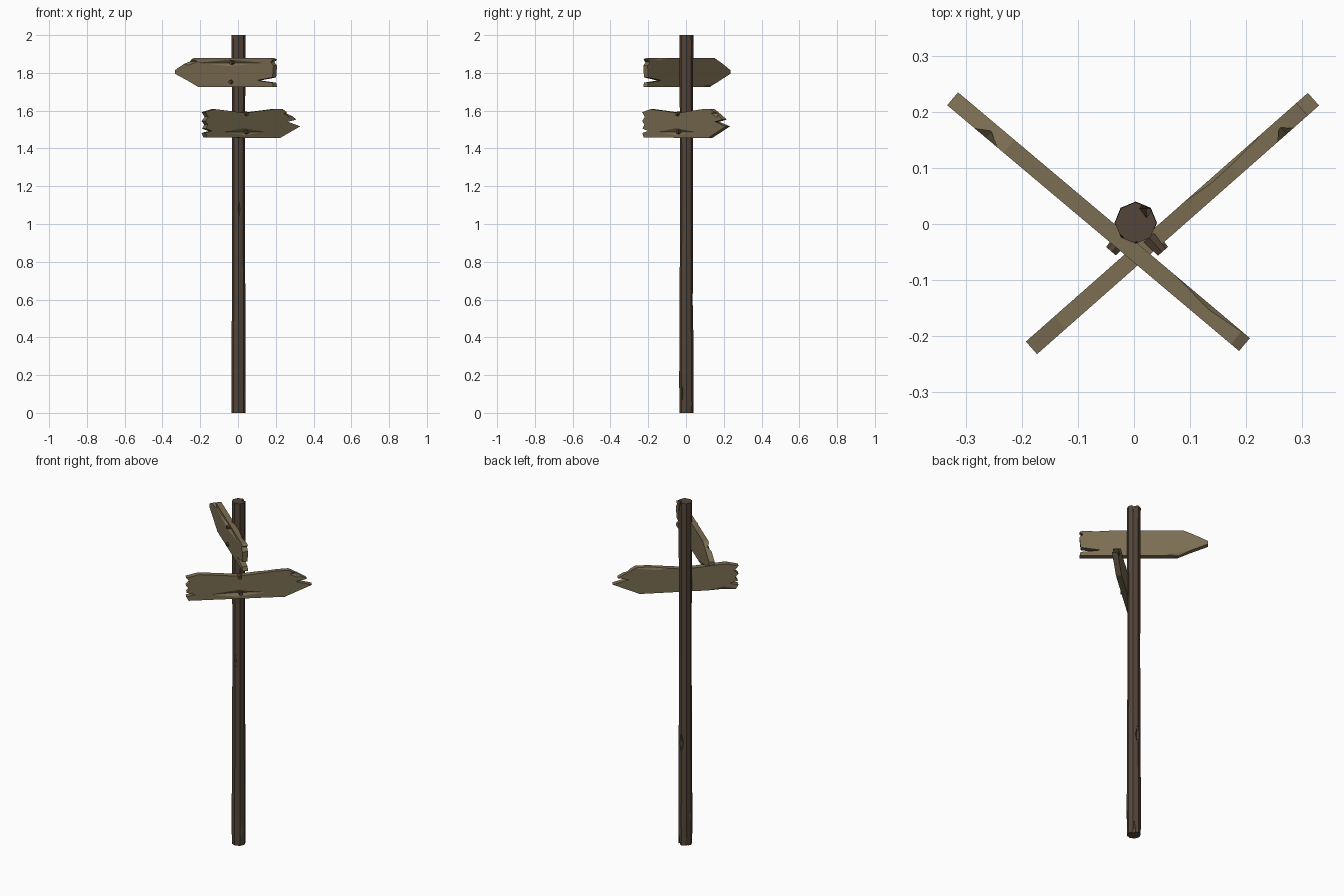
import bpy
import bmesh
from math import radians, sin, cos, pi
from mathutils import Matrix, Vector

cube = bpy.data.objects.get("Cube")
if cube:
    bpy.data.objects.remove(cube, do_unlink=True)


def material(name, color):
    m = bpy.data.materials.new(name)
    m.use_nodes = True
    m.diffuse_color = (*color, 1)
    m.node_tree.nodes["Principled BSDF"].inputs["Base Color"].default_value = (*color, 1)
    return m


board_wood = material("weathered_wood", (0.2, 0.155, 0.085))
post_wood = material("dark_wood", (0.088, 0.06, 0.041))
nail_rust = material("rusty_iron", (0.085, 0.058, 0.04))


def finish(name, bm, mat=None):
    bmesh.ops.recalc_face_normals(bm, faces=bm.faces)
    mesh = bpy.data.meshes.new(name)
    bm.to_mesh(mesh)
    bm.free()
    obj = bpy.data.objects.new(name, mesh)
    bpy.context.collection.objects.link(obj)
    if mat:
        mesh.materials.append(mat)
    return obj


def carve(obj, chips):
    """Cut diamond-shaped chips, each (centre, half sizes), out of an object."""
    for centre, size in chips:
        bm = bmesh.new()
        bmesh.ops.create_uvsphere(
            bm, u_segments=4, v_segments=2, radius=1,
            matrix=Matrix.Translation(centre) @ Matrix.Diagonal((*size, 1)))
        cutter = finish("chip_cutter", bm)
        cutter.hide_render = True
        mod = obj.modifiers.new("chip", 'BOOLEAN')
        mod.operation = 'DIFFERENCE'
        mod.solver = 'EXACT'
        mod.object = cutter
        bpy.context.view_layer.objects.active = obj
        bpy.ops.object.modifier_apply(modifier=mod.name)
        bpy.data.objects.remove(cutter, do_unlink=True)


def sign(side, outline, angle, offset, thick, chips, nails):
    """Extrude a ragged plank, chip it, nail it, and turn it around the post."""
    bm = bmesh.new()
    face = bm.faces.new([bm.verts.new((s, -offset - thick / 2, z)) for s, z in outline])
    ext = bmesh.ops.extrude_face_region(bm, geom=[face])
    bmesh.ops.translate(bm, vec=(0, thick, 0),
                        verts=[v for v in ext["geom"] if isinstance(v, bmesh.types.BMVert)])
    board = finish(side + "_sign_board", bm, board_wood)
    carve(board, chips)
    board.rotation_euler.z = radians(angle)
    # hexagonal nail heads
    for i, (s, z) in enumerate(nails):
        bm = bmesh.new()
        bmesh.ops.create_cone(
            bm, cap_ends=True, segments=6, radius1=0.014, radius2=0.011, depth=0.035,
            matrix=Matrix.Translation((s, -offset - 0.0085, z)) @ Matrix.Rotation(pi / 2, 4, 'X'))
        nail = finish(f"{side}_nail_{i + 1}", bm, nail_rust)
        nail.rotation_euler.z = radians(angle)


# Post: octagonal pole with slightly uneven rings
bm = bmesh.new()
rings = []
for z, r in ((0, .037), (.18, .038), (.5, .036), (1.1, .034), (1.6, .035), (2, .037)):
    rings.append([bm.verts.new((.003 + r * cos(a * pi / 4), .002 + r * sin(a * pi / 4), z))
                  for a in range(8)])
for low, high in zip(rings, rings[1:]):
    for a in range(8):
        b = (a + 1) % 8
        bm.faces.new((low[a], low[b], high[b], high[a]))
bm.faces.new(rings[0])
bm.faces.new(rings[-1])
post = finish("post", bm, post_wood)
carve(post, [
    ((.022, .028, 2), (.012, .017, .06)),
    ((-.03, -.024, 2), (.012, .01, .05)),
    ((.004, -.04, 2), (.012, .009, .04)),
    ((.006, .042, .6), (.03, .016, .09)),
    ((.006, -.04, 1.08), (.02, .014, .12)),
    ((-.036, .01, .18), (.01, .012, .08)),
    ((.024, .032, 0), (.009, .02, .07)),
    ((-.022, .03, 0), (.01, .012, .05)),
    ((.036, -.018, .1), (.01, .01, .09)),
])

# Upper sign, pointing to the right and back
upper = [(-.391, 1.795), (-.391, 1.815), (-.34, 1.842), (-.26, 1.88), (.27, 1.878),
         (.289, 1.87), (.27, 1.857), (.289, 1.838), (.283, 1.776), (.175, 1.76),
         (.283, 1.748), (.289, 1.725), (-.23, 1.725), (-.3, 1.757)]
sign("upper", upper, -40.1, .0375, .03,
     [((-.01, -.053, 1.853), (.24, .012, .018)),
      ((-.28, -.022, 1.73), (.12, .012, .025)),
      ((.2, -.022, 1.88), (.1, .01, .015)),
      ((-.3, -.053, 1.86), (.07, .016, .02))],
     [(.002, 1.855), (-.002, 1.752)])

# Lower sign, pointing to the left and back
lower = [(-.283, 1.592), (-.215, 1.608), (0, 1.588), (.2, 1.608), (.264, 1.608),
         (.32, 1.577), (.36, 1.553), (.3, 1.541), (.387, 1.517), (.243, 1.455),
         (-.27, 1.458), (-.283, 1.482), (-.235, 1.492), (-.28, 1.505), (-.265, 1.525),
         (-.283, 1.545), (-.262, 1.566)]
sign("lower", lower, 41.4, .0447, .03,
     [((-.01, -.06, 1.488), (.15, .013, .02)),
      ((.15, -.029, 1.608), (.15, .01, .02)),
      ((.31, -.06, 1.585), (.04, .018, .02)),
      ((-.2, -.029, 1.458), (.09, .01, .02))],
     [(.004, 1.583), (.009, 1.487)])
